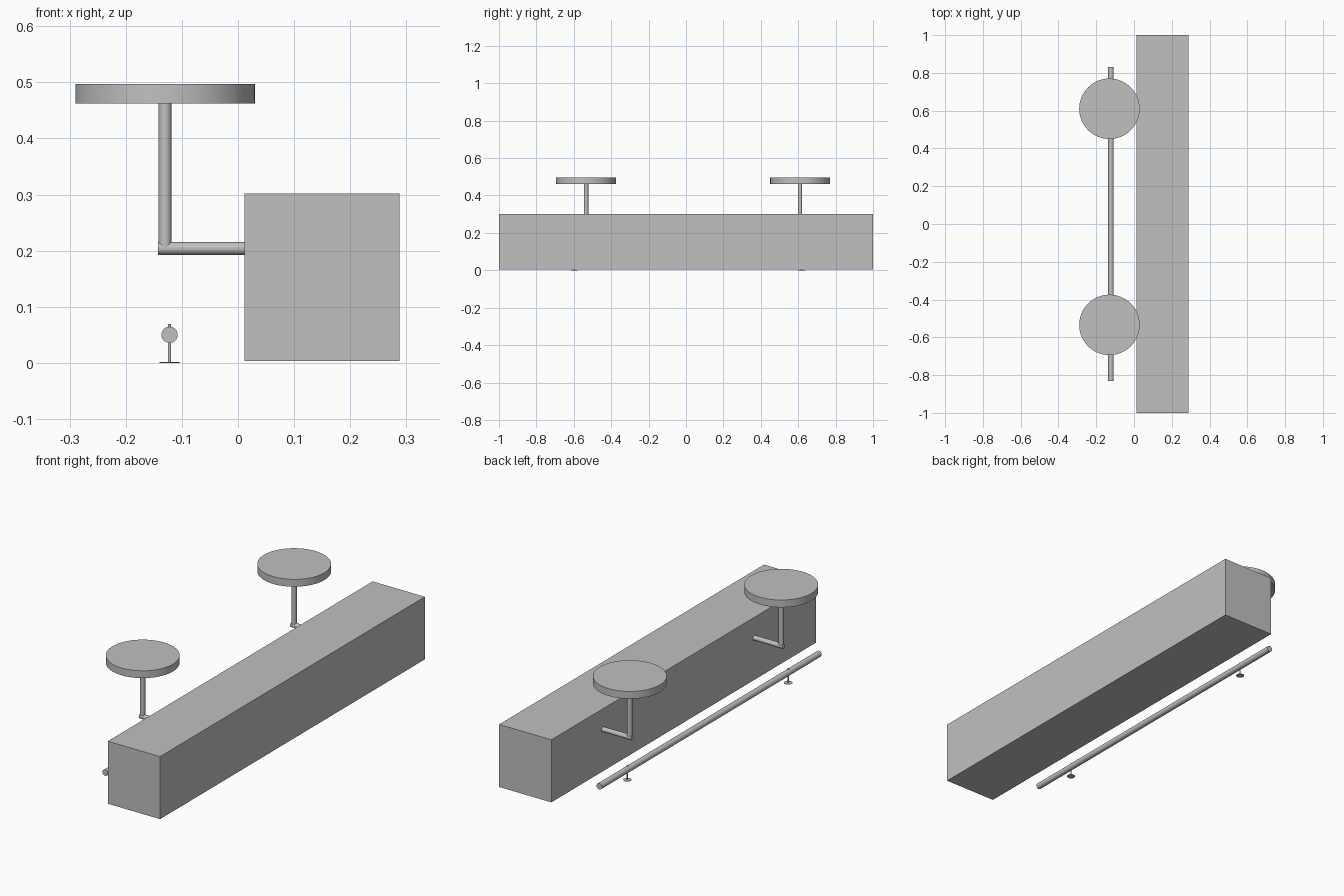
import bpy
import math
from mathutils import Vector

cube = bpy.data.objects.get("Cube")
if cube:
    bpy.data.objects.remove(cube, do_unlink=True)

grey = bpy.data.materials.new("light_grey")
grey.use_nodes = True
GREY = (0.53, 0.53, 0.53, 1)
grey.diffuse_color = GREY
grey.node_tree.nodes["Principled BSDF"].inputs["Base Color"].default_value = GREY


def rod(name, start, end, radius, sides=32):
    """Closed cylinder running between two points."""
    a, b = Vector(start), Vector(end)
    axis = b - a
    bpy.ops.mesh.primitive_cylinder_add(
        vertices=sides, radius=radius, depth=axis.length, location=(a + b) / 2,
        rotation=axis.to_track_quat("Z", "Y").to_euler())
    ob = bpy.context.object
    ob.name = name
    ob.data.materials.append(grey)
    bpy.ops.object.shade_smooth_by_angle(angle=math.radians(30))
    return ob


# Long counter block
bpy.ops.mesh.primitive_cube_add(size=1, location=(0.15, 0, 0.1525))
counter = bpy.context.object
counter.name = "counter"
counter.scale = (0.276, 2, 0.299)
counter.data.materials.append(grey)
bpy.ops.object.transform_apply(location=False, rotation=False, scale=True)

# Two stools, each carried by an arm from the counter
SEAT_X, ARM_Z = -0.13, 0.204
for label, y in (("front", -0.534), ("back", 0.61)):
    rod(label + "_seat", (SEAT_X, y, 0.462), (SEAT_X, y, 0.497), 0.16, 64)
    rod(label + "_seat_post", (SEAT_X, y, ARM_Z), (SEAT_X, y, 0.465), 0.0115)
    rod(label + "_seat_arm", (-0.143, y, ARM_Z), (0.02, y, ARM_Z), 0.0115)

# Foot rail on two small stands
RAIL_X = -0.122
rod("foot_rail", (RAIL_X, -0.83, 0.05), (RAIL_X, 0.83, 0.05), 0.0145)
for label, y in (("front", -0.598), ("back", 0.617)):
    rod(label + "_rail_stand", (RAIL_X, y, 0), (RAIL_X, y, 0.069), 0.003, 16)
    rod(label + "_rail_base", (RAIL_X, y, 0), (RAIL_X, y, 0.002), 0.018)
